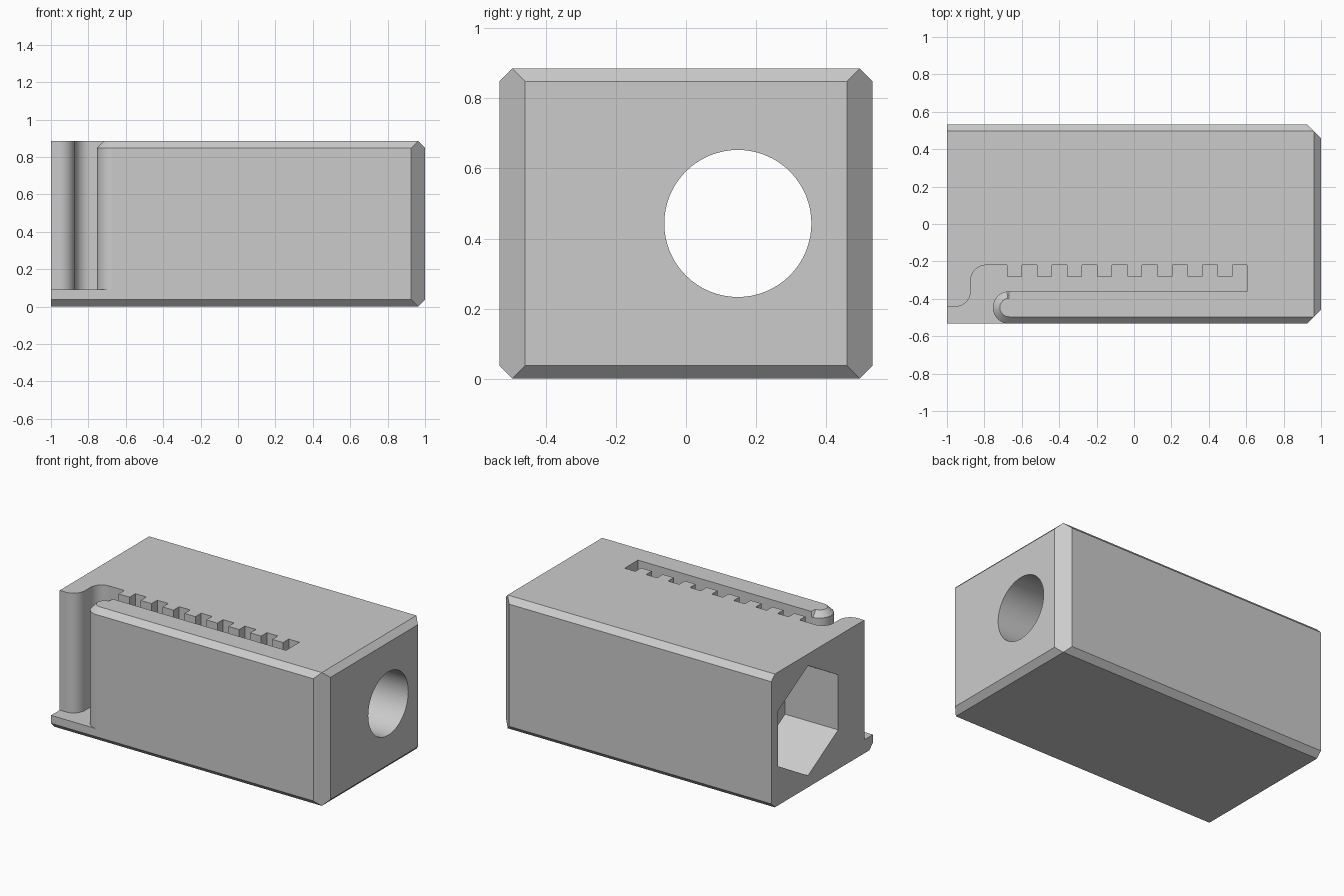
import bpy, bmesh, math
from mathutils import Vector

if "Cube" in bpy.data.objects:
    bpy.data.objects.remove(bpy.data.objects["Cube"])

# Overall block dimensions
W, H = 0.533, 0.885          # half width, height
C = 0.037                    # edge chamfer; upright corners use twice this
HOLE_Y, HOLE_Z = 0.148, 0.443

grey = bpy.data.materials.new("plain grey")
grey.diffuse_color = (0.6, 0.6, 0.6, 1)
grey.use_nodes = True
grey.node_tree.nodes["Principled BSDF"].inputs["Base Color"].default_value = grey.diffuse_color


def make_object(name, bm):
    bmesh.ops.recalc_face_normals(bm, faces=bm.faces)
    mesh = bpy.data.meshes.new(name)
    bm.to_mesh(mesh)
    bm.free()
    mesh.materials.append(grey)
    ob = bpy.data.objects.new(name, mesh)
    bpy.context.collection.objects.link(ob)
    return ob


def loft(name, rings):
    """Closed solid through matching rings of points."""
    bm = bmesh.new()
    loops = [[bm.verts.new(p) for p in ring] for ring in rings]
    n = len(loops[0])
    for a, b in zip(loops, loops[1:]):
        for i in range(n):
            j = (i + 1) % n
            bm.faces.new((a[i], a[j], b[j], b[i]))
    bm.faces.new(loops[0][::-1])
    bm.faces.new(loops[-1])
    return make_object(name, bm)


def arc(cx, cy, r, a0, a1, steps=16):
    return [(cx + r * math.cos(math.radians(a0 + (a1 - a0) * i / steps)),
             cy + r * math.sin(math.radians(a0 + (a1 - a0) * i / steps)))
            for i in range(steps + 1)]


def bore(name, x0, x1, r, sides, start):
    ring = arc(HOLE_Y, HOLE_Z, r, start, start + 360, sides)[:-1]
    return loft(name, [[(x, y, z) for y, z in ring] for x in (x0, x1)])


# Block: chamfered everywhere except around the flat open end
bm = bmesh.new()
for sy in (-1, 1):
    for z, inward in ((0, 1), (H, -1)):
        zc = z + inward * C
        for p in ((-1, W - C, z), (-1, W, zc), (1 - C, W - C, z),
                  (1 - 2 * C, W, zc), (1, W - 2 * C, zc)):
            bm.verts.new((p[0], sy * p[1], p[2]))
bmesh.ops.convex_hull(bm, input=bm.verts)
bmesh.ops.dissolve_limit(bm, angle_limit=0.01, verts=bm.verts, edges=bm.edges)
block = make_object("block", bm)

# Slot outline: open corner, S-bend, rack teeth, and back along the thin wall
before = [(-1.1, -0.7), (-1.1, -0.442)]
before += arc(-0.955, -0.36, 0.082, 270, 360)
before += arc(-0.791, -0.302, 0.082, 180, 90)
for i in range(8):
    x = -0.68 + 0.161 * i
    before += [(x, -0.22), (x, -0.28), (x + 0.08, -0.28), (x + 0.08, -0.22)]
before += [(0.605, -0.22), (0.605, -0.36)]

# Rounded wall end, pulled inward near the top to form its chamfer
R = 0.0865


def slot_ring(z, inset):
    tip = arc(-0.668, -W + R, R, 90, 98, 1)[:1]
    tip += arc(-0.668, -W + R, R - inset, 98, 270, 20)
    pts = before + tip + [(-0.668, -0.7)]
    return [Vector((x, y, z)) for x, y in pts]


cutters = [
    loft("slot_cutter", [slot_ring(0.09, 0), slot_ring(H - C, 0),
                         slot_ring(H + C, 2 * C)]),
    bore("hex_pocket_cutter", -1.1, -0.61, 0.365, 6, 90),
    bore("round_bore_cutter", -0.7, 1.1, 0.21, 64, 0),
]

bpy.context.view_layer.objects.active = block
block.select_set(True)
for cutter in cutters:
    cutter.hide_render = True
    mod = block.modifiers.new(cutter.name, 'BOOLEAN')
    mod.operation = 'DIFFERENCE'
    mod.solver = 'EXACT'
    mod.object = cutter
    bpy.ops.object.modifier_apply(modifier=mod.name)
for cutter in cutters:
    bpy.data.objects.remove(cutter, do_unlink=True)

# Smooth the curved walls, keep the machined edges crisp
bpy.ops.object.shade_smooth_by_angle(angle=math.radians(25))
normals = block.modifiers.new("even_normals", 'WEIGHTED_NORMAL')
normals.keep_sharp = True
